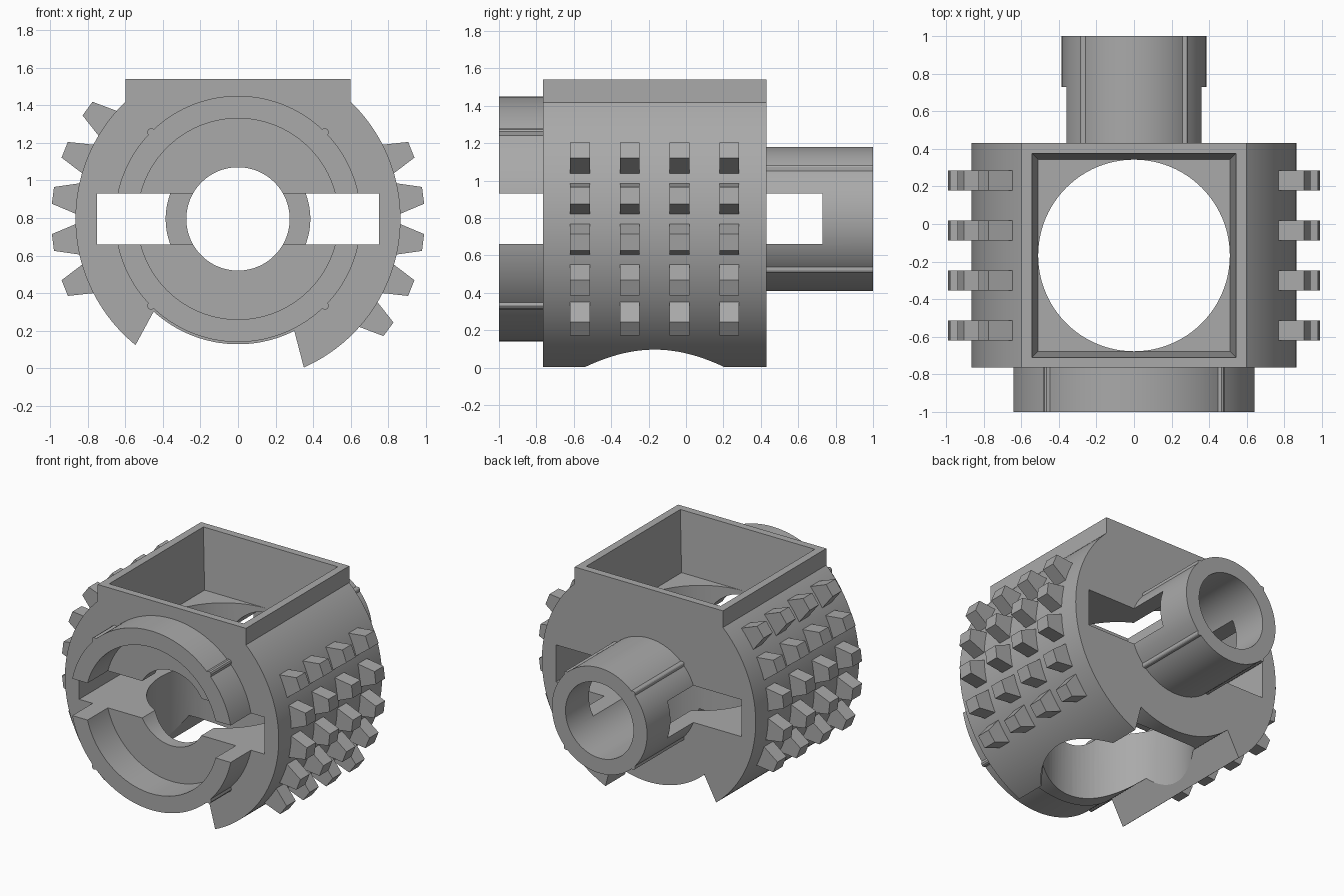
import bpy, bmesh
from math import sin, cos, radians, sqrt
from mathutils import Matrix, Vector

if "Cube" in bpy.data.objects:
    bpy.data.objects.remove(bpy.data.objects["Cube"], do_unlink=True)

AXIS_Z = 0.795               # height of the drum axis
FRONT, BACK = -0.765, 0.43   # ends of the drum
MID_Y = (FRONT + BACK) / 2
DRUM_R, TOP_X, TOP_Z = 0.865, 0.6, 1.54

grey = bpy.data.materials.new("plain grey")
grey.use_nodes = True
grey.diffuse_color = (0.4, 0.4, 0.4, 1)
grey.node_tree.nodes["Principled BSDF"].inputs["Base Color"].default_value = (0.4, 0.4, 0.4, 1)


def finish(name, bm):
    bmesh.ops.recalc_face_normals(bm, faces=bm.faces)
    mesh = bpy.data.meshes.new(name)
    bm.to_mesh(mesh)
    bm.free()
    mesh.materials.append(grey)
    obj = bpy.data.objects.new(name, mesh)
    bpy.context.collection.objects.link(obj)
    return obj


def select(obj):
    bpy.ops.object.select_all(action='DESELECT')
    obj.select_set(True)
    bpy.context.view_layer.objects.active = obj


def arc(radius, start, end, steps=96):
    angles = [radians(start + (end - start) * i / steps) for i in range(steps + 1)]
    return [(radius * cos(a), AXIS_Z + radius * sin(a)) for a in angles]


def extrude(name, outline, y0, y1):
    """Extrude an x-z outline along y."""
    bm = bmesh.new()
    face = bm.faces.new([bm.verts.new((x, y0, z)) for x, z in outline])
    made = bmesh.ops.extrude_face_region(bm, geom=[face])["geom"]
    bmesh.ops.translate(bm, vec=(0, y1 - y0, 0),
                        verts=[v for v in made if isinstance(v, bmesh.types.BMVert)])
    return finish(name, bm)


def frustum(name, low, high, z0, z1):
    """Square block whose half width changes from low to high."""
    bm = bmesh.new()
    bmesh.ops.create_cube(bm, size=2)
    for v in bm.verts:
        half = high if v.co.z > 0 else low
        v.co = (v.co.x * half, MID_Y + v.co.y * half, z1 if v.co.z > 0 else z0)
    return finish(name, bm)


def cut(obj, cutters):
    select(obj)
    for cutter in cutters:
        mod = obj.modifiers.new("cut", 'BOOLEAN')
        mod.operation, mod.solver, mod.object = 'DIFFERENCE', 'EXACT', cutter
        bpy.ops.object.modifier_apply(modifier=mod.name)


def ridged_circle(radius, bump):
    """Circle with four small rounded ridges on its diagonals."""
    points = []
    for i in range(360):
        off = (i % 90 - 45) * radians(1) * radius
        r = radius + (sqrt(bump ** 2 - off ** 2) if abs(off) < bump else 0)
        if abs(off) < bump * 1.5 or i % 3 == 0:
            points.append((r * cos(radians(i)), AXIS_Z + r * sin(radians(i))))
    return points


# Cutters: side slot, centre bore, vertical well, square pocket, ring recess
slot = extrude("slot_cutter", [(-0.75, 0.66), (0.75, 0.66), (0.75, 0.93), (-0.75, 0.93)], -1.1, 0.73)
bore = extrude("bore_cutter", arc(0.275, 0, 360)[:-1], -1.2, 1.1)
recess = extrude("recess_cutter", arc(0.535, 0, 360)[:-1], -1.2, -0.5)
pocket = frustum("pocket_cutter", 0.51, 0.55, 1.1, 1.62)
bm = bmesh.new()
bmesh.ops.create_cone(bm, cap_ends=True, segments=96, radius1=0.51, radius2=0.51, depth=1.5,
                      matrix=Matrix.Translation((0, MID_Y, 0.5)))
well = finish("well_cutter", bm)
cutters = [slot, bore, recess, pocket, well]
for c in cutters:
    c.hide_render = True

# Drum with flat square top and stepped underside
outline = arc(DRUM_R, -66.1, 46.1) + [(TOP_X, TOP_Z), (-TOP_X, TOP_Z)]
outline += arc(DRUM_R, 133.9, 230.9) + arc(0.667, 227.7, 296.7)
drum = extrude("drum_body", outline, FRONT, BACK)
cut(drum, [pocket, well, slot, bore])

# Front collar and rear tube
collar = extrude("front_collar", ridged_circle(0.655, 0.02), -1, FRONT)
cut(collar, [recess, slot])
tube = extrude("rear_tube", ridged_circle(0.385, 0.015), BACK, 1)
cut(tube, [bore, slot])

for c in cutters:
    bpy.data.objects.remove(c, do_unlink=True)


# Rows of tapered studs on both flanks
def studs(name, angles):
    bm = bmesh.new()
    for angle in angles:
        turn = Matrix.Rotation(-radians(angle), 4, 'Y')
        for row in range(4):
            y = MID_Y + (row - 1.5) * 0.266
            made = bmesh.ops.create_cube(bm, size=1)["verts"]
            for v in made:
                outer = v.co.x > 0
                local = Vector((0.993 if outer else 0.84, v.co.y * 0.105,
                                v.co.z * (0.09 if outer else 0.175)))
                v.co = turn @ local + Vector((0, y, AXIS_Z))
    return finish(name, bm)


step = 14.5
studs("left_studs", [step * (i - 2.5) for i in range(5)])
studs("right_studs", [180 + step * (i - 2.5) for i in range(5)])

for obj in (drum, collar, tube):
    select(obj)
    bpy.ops.object.shade_smooth_by_angle(angle=radians(25))
